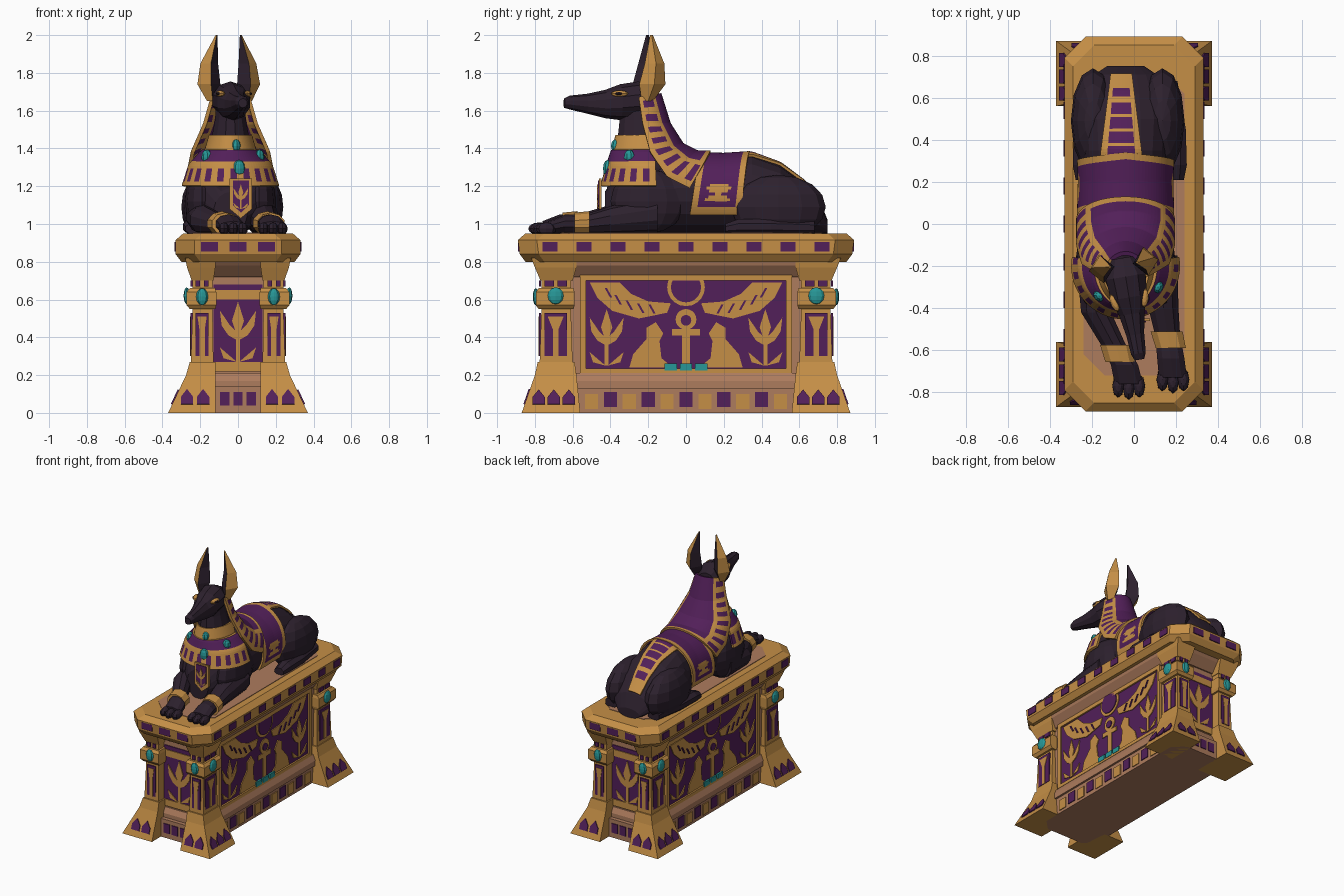
import bpy, bmesh, math
from mathutils import Matrix, Vector

if "Cube" in bpy.data.objects:
    bpy.data.objects.remove(bpy.data.objects["Cube"])

def mat(name, rgb):
    m = bpy.data.materials.new(name)
    m.diffuse_color = (*rgb, 1)
    m.use_nodes = True
    m.node_tree.nodes["Principled BSDF"].inputs["Base Color"].default_value = m.diffuse_color
    return m

GOLD = mat("gold", (0.56, 0.275, 0.062))
PURPLE = mat("purple", (0.085, 0.014, 0.1))
BLACK = mat("black", (0.026, 0.015, 0.027))
TEAL = mat("turquoise", (0.02, 0.31, 0.31))
TAN = mat("tan", (0.42, 0.2, 0.11))
CX = -0.04  # centre line of the animal

def build(name, verts, faces, mats, index=None):
    me = bpy.data.meshes.new(name)
    me.from_pydata([tuple(v) for v in verts], [], faces)
    for m in mats:
        me.materials.append(m)
    for i, p in enumerate(me.polygons):
        p.material_index = index[i] if index else 0
    bm = bmesh.new()
    bm.from_mesh(me)
    bmesh.ops.recalc_face_normals(bm, faces=bm.faces)
    bm.to_mesh(me)
    bm.free()
    ob = bpy.data.objects.new(name, me)
    bpy.context.collection.objects.link(ob)
    return ob

def loft(name, rings, mats, side_index=lambda i, k: 0):
    n, verts, faces, idx = len(rings[0]), [p for r in rings for p in r], [], []
    for i in range(len(rings) - 1):
        for k in range(n):
            a, b = i * n + k, i * n + (k + 1) % n
            faces.append((a, b, b + n, a + n))
            idx.append(side_index(i, k))
    faces += [tuple(range(n)), tuple(range(len(verts) - n, len(verts)))]
    return build(name, verts, faces, mats, idx + [0, 0])

def ring(c, a, b, n=12):
    t = [2 * math.pi * (k + 0.5) / n for k in range(n)]
    return [Vector(c) + Vector(a) * math.cos(k) + Vector(b) * math.sin(k) for k in t]

def tube_y(name, rows, m, n=10):  # rows: x, y, z, rx, rz
    return loft(name, [ring((x, y, z), (rx, 0, 0), (0, 0, rz), n) for x, y, z, rx, rz in rows], [m])

def stack(name, rows, m, sx=1, sy=1):  # rows: z, x0, x1, y0, y1
    return loft(name, [[(sx * x, sy * y, z) for x, y in ((a, c), (b, c), (b, d), (a, d))]
                       for z, a, b, c, d in rows], [m])

def octagon(hx, hy, c, z):
    q = [(hx, hy - c), (hx - c, hy)]
    return [(x, y, z) for x, y in q + [(-x, y) for x, y in q[::-1]]
            + [(-x, -y) for x, y in q] + [(x, -y) for x, y in q[::-1]]]

def blob(name, c, r, m, seg=12, rot=0):
    bm = bmesh.new()
    bmesh.ops.create_uvsphere(bm, u_segments=seg, v_segments=max(6, seg - 4), radius=1,
                              matrix=Matrix.Translation(c) @ Matrix.Rotation(rot, 4, 'Z') @ Matrix.Diagonal((*r, 1)))
    me = bpy.data.meshes.new(name)
    bm.to_mesh(me)
    bm.free()
    me.materials.append(m)
    bpy.context.collection.objects.link(bpy.data.objects.new(name, me))

def frame(o, nx, ny, lean=0):  # wall plane: u along wall, v up, outward normal
    u, v = Vector((-ny, nx, 0)), Vector((-nx * lean, -ny * lean, 1)).normalized()
    return Vector(o), u, v, u.cross(v)

def plates(name, polys, fr, m, depth=0.006):
    o, u, v, w = fr
    verts, faces = [], []
    for poly in polys:
        n, s = len(poly), len(verts)
        verts += [o + u * a + v * b + w * d for d in (-0.004, depth) for a, b in poly]
        faces += [tuple(range(s, s + n)), tuple(range(s + n, s + 2 * n))]
        faces += [(s + k, s + (k + 1) % n, s + n + (k + 1) % n, s + n + k) for k in range(n)]
    return build(name, verts, faces, [m])

def rect(a, b, c, d):
    return [(a, c), (b, c), (b, d), (a, d)]

def mirror(polys):
    return polys + [[(-a, b) for a, b in p] for p in polys]

def disc(a, b, r, n=20):
    return [(a + r * math.cos(6.2832 * k / n), b + r * math.sin(6.2832 * k / n)) for k in range(n)]

def lotus(a, b, s):  # stem, three petals and two base leaves
    half = [[(0.02, 0.5), (0.13, 0.6), (0.3, 0.85), (0.27, 0.6), (0.16, 0.44), (0.02, 0.36)],
            [(0.02, 0.0), (0.3, 0.24), (0.24, 0.06)]]
    mid = [rect(-0.035, 0.035, 0, 0.5), [(0, 0.38), (0.1, 0.68), (0, 1), (-0.1, 0.68)]]
    return [[(a + s * x, b + s * y) for x, y in p] for p in mirror(half) + mid]

def surface(name, f, nu, nv, rule, mats, thick=0.014):
    verts = [f(2 * i / nu - 1, j / nv) for j in range(nv + 1) for i in range(nu + 1)]
    faces, idx = [], []
    for j in range(nv):
        for i in range(nu):
            a = j * (nu + 1) + i
            faces.append((a, a + 1, a + nu + 2, a + nu + 1))
            idx.append(rule(2 * (i + 0.5) / nu - 1, (j + 0.5) / nv))
    ob = build(name, verts, faces, mats, idx)
    s = ob.modifiers.new("thickness", 'SOLIDIFY')
    s.thickness, s.offset = thick, 0

def interp(rows, t):  # piecewise linear lookup on the first column
    for a, b in zip(rows, rows[1:]):
        if t <= b[0]:
            k = max(0, (t - a[0]) / (b[0] - a[0]))
            return [p + (q - p) * k for p, q in zip(a[1:], b[1:])]
    return rows[-1][1:]

# ---- pedestal body and slab
loft("plinth", [octagon(0.235, 0.76, 0.08, z) for z in (0, 0.14)], [TAN])
stack("ledge", [(0.13, -0.25, 0.25, -0.73, 0.73), (0.17, -0.25, 0.25, -0.73, 0.73), (0.21, -0.23, 0.23, -0.71, 0.71)], TAN)
stack("core", [(0.2, -0.215, 0.215, -0.7, 0.7), (0.82, -0.215, 0.215, -0.7, 0.7)], TAN)
stack("cornice", [(0.72, -0.225, 0.225, -0.71, 0.71), (0.78, -0.27, 0.27, -0.77, 0.77), (0.82, -0.28, 0.28, -0.8, 0.8)], TAN)
loft("top_slab", [octagon(*r) for r in ((0.30, 0.85, 0.1, 0.80), (0.33, 0.88, 0.1, 0.84), (0.33, 0.89, 0.1, 0.915),
                                       (0.29, 0.85, 0.1, 0.95))], [GOLD])
loft("slab_inlay", [octagon(0.24, 0.72, 0.1, z) for z in (0.945, 0.954)], [TAN])
for s in (-1, 1):
    plates("slab_side_blocks", [rect(y - 0.04, y + 0.04, 0.855, 0.905) for y in [k * 0.18 for k in range(-4, 5)]],
           frame((s * 0.33, 0, 0), s, 0), PURPLE)
    plates("slab_end_blocks", [rect(x - 0.045, x + 0.045, 0.855, 0.905) for x in (-0.15, 0, 0.15)],
           frame((0, s * 0.883, 0), 0, s), PURPLE)

# ---- decorated walls
wing = [(0.08, 0.58), (0.2, 0.59), (0.29, 0.63), (0.35, 0.69), (0.51, 0.69), (0.47, 0.61), (0.39, 0.54), (0.25, 0.5), (0.1, 0.53)]
cat = [(0.07, 0.24), (0.13, 0.29), (0.14, 0.38), (0.12, 0.42), (0.16, 0.48), (0.21, 0.45), (0.21, 0.39), (0.28, 0.31), (0.3, 0.24)]
feathers = [[(a, b), (a + 0.012, b), (a + 0.04, b + 0.05), (a + 0.028, b + 0.05)]
            for a, b in ((0.16, 0.525), (0.22, 0.53), (0.28, 0.545), (0.34, 0.575), (0.39, 0.61))]
for s in (-1, 1):
    wall = frame((s * 0.215, 0, 0), s, 0)
    plates("side_panel", [rect(-0.54, 0.54, 0.22, 0.72)], wall, PURPLE)
    plates("side_frame", mirror([rect(0.53, 0.56, 0.21, 0.73)]) + [rect(-0.53, 0.53, 0.7, 0.73), rect(-0.53, 0.53, 0.21, 0.235)],
           wall, GOLD, 0.018)
    wall = frame((s * 0.221, 0, 0), s, 0)
    reliefs = mirror([wing, cat, rect(0.0, 0.075, 0.41, 0.445)]) + lotus(0.42, 0.25, 0.3) + lotus(-0.42, 0.25, 0.3)
    plates("wall_reliefs", reliefs + [rect(-0.022, 0.022, 0.26, 0.44), disc(0, 0.495, 0.055), disc(0, 0.665, 0.1)], wall, GOLD)
    wall = frame((s * 0.227, 0, 0), s, 0)
    plates("wall_details", mirror(feathers) + [disc(0, 0.49, 0.028), disc(0, 0.665, 0.08)], wall, PURPLE)
    plates("turquoise_tiles", [rect(a - 0.033, a + 0.033, 0.225, 0.262) for a in (-0.08, 0, 0.08)], wall, TEAL, 0.009)
    wall = frame((s * 0.235, 0, 0), s, 0)
    plates("plinth_gold", [rect(a, a + 0.07, 0.02, 0.1) for a in [k * 0.2 - 0.535 for k in range(6)]], wall, GOLD)
    plates("plinth_purple", [rect(a, a + 0.07, 0.03, 0.11) for a in [k * 0.2 - 0.435 for k in range(5)]], wall, PURPLE)
    end = frame((0, s * 0.70, 0), 0, s)
    plates("end_panel", [rect(-0.13, 0.13, 0.26, 0.68)], end, PURPLE)
    end = frame((0, s * 0.706, 0), 0, s)
    plates("end_reliefs", lotus(0, 0.27, 0.32) + [rect(-0.13, 0.13, 0.6, 0.65), rect(-0.13, 0.13, 0.22, 0.27)], end, GOLD)
    plates("end_plinth_blocks", [rect(a - 0.025, a + 0.025, 0.04, 0.11) for a in (-0.07, 0, 0.07)],
           frame((0, s * 0.76, 0), 0, s), PURPLE)

# ---- four corner columns
arch = [(-0.033, 0), (0.033, 0), (0.033, 0.04), (0, 0.085), (-0.033, 0.04)]
for sx in (-1, 1):
    for sy in (-1, 1):
        stack("column_foot", [(0, 0.12, 0.37, 0.56, 0.87), (0.2, 0.12, 0.275, 0.58, 0.8), (0.27, 0.12, 0.255, 0.59, 0.785)], GOLD, sx, sy)
        stack("column_shaft", [(0.26, 0.13, 0.25, 0.6, 0.775), (0.56, 0.135, 0.24, 0.61, 0.765), (0.72, 0.135, 0.24, 0.61, 0.765)], GOLD, sx, sy)
        stack("column_band", [(0.55, 0.12, 0.255, 0.595, 0.78), (0.57, 0.115, 0.272, 0.59, 0.795),
                              (0.64, 0.115, 0.272, 0.59, 0.795), (0.66, 0.12, 0.255, 0.595, 0.78)], GOLD, sx, sy)
        stack("column_capital", [(0.7, 0.13, 0.245, 0.6, 0.77), (0.77, 0.12, 0.27, 0.58, 0.8), (0.82, 0.12, 0.28, 0.58, 0.82)], GOLD, sx, sy)
        blob("column_gem", (sx * 0.272, sy * 0.69, 0.62), (0.016, 0.042, 0.045), TEAL, 8)
        blob("column_gem", (sx * 0.19, sy * 0.795, 0.615), (0.032, 0.016, 0.045), TEAL, 8)
        for side, fr, ft, w in ((0, frame((sx * 0.246, sy * 0.69, 0), sx, 0), frame((sx * 0.35, sy * 0.7, 0.045), sx, 0, 0.475), 0.06),
                                (1, frame((sx * 0.19, sy * 0.772, 0), 0, sy), frame((sx * 0.225, sy * 0.855, 0.045), 0, sy, 0.35), 0.035)):
            plates("foot_arches", [[(a + d, b) for a, b in arch] for d in ((-0.08, 0, 0.08) if not side else (-0.045, 0.04))], ft, PURPLE)
            plates("shaft_inlay", [rect(-w, w, 0.3, 0.53), rect(-w, -0.01, 0.67, 0.7), rect(0.01, w, 0.67, 0.7)], fr, PURPLE)
            plates("shaft_relief", [[(-0.014, 0.3), (0.014, 0.3), (0.014, 0.44), (w * 0.7, 0.51), (-w * 0.7, 0.51), (-0.014, 0.44)]],
                   fr, GOLD, 0.009)

# ---- animal torso, limbs
TORSO = [(-0.43, 1.17, 0.09), (-0.36, 1.28, 0.17), (-0.22, 1.35, 0.21), (0.0, 1.36, 0.2), (0.2, 1.355, 0.195), (0.35, 1.365, 0.2),
         (0.5, 1.31, 0.21), (0.62, 1.22, 0.19), (0.71, 1.12, 0.15), (0.75, 1.02, 0.09)]
tube_y("torso", [(CX, y, (t + 0.95) / 2, w, (t - 0.95) / 2) for y, t, w in TORSO], BLACK, 18)
for s in (-1, 1):
    blob("thigh", (CX + 0.01 + s * 0.165, 0.49, 1.09), (0.105, 0.25, 0.17), BLACK, 12)
    x = -0.02 + s * 0.22
    tube_y("hind_foot", [(x - s * 0.04, 0.68, 0.98, 0.05, 0.04), (x, 0.45, 0.985, 0.05, 0.045), (x, 0.28, 0.985, 0.055, 0.045),
                         (x, 0.21, 0.975, 0.04, 0.03)], BLACK, 8)
    blob("shoulder", (CX + s * 0.15, -0.2, 1.12), (0.09, 0.2, 0.17), BLACK, 12)
for pts, cuff in (([(-0.19, -0.15), (-0.18, -0.42), (-0.1, -0.57), (-0.045, -0.67), (-0.025, -0.76)], (-0.075, -0.615)),
                  ([(0.12, -0.15), (0.14, -0.4), (0.16, -0.53), (0.175, -0.64), (0.185, -0.73)], (0.165, -0.55))):
    dims = [(1.05, 0.09, 0.1), (1.02, 0.075, 0.075), (1.0, 0.062, 0.052), (1.0, 0.068, 0.05), (0.98, 0.07, 0.035)]
    tube_y("front_leg", [(x, y, z, a, b) for (x, y), (z, a, b) in zip(pts, dims)], BLACK, 10)
    cx, cy = cuff
    tube_y("leg_cuff", [(cx - 0.01, cy + 0.04, 1.003, 0.08, 0.065), (cx + 0.01, cy - 0.04, 1.0, 0.075, 0.06)], GOLD, 10)
    for k in (-1, 0, 1):
        blob("toe", (pts[-1][0] + 0.05 * k, pts[-1][1] - 0.02 + 0.01 * abs(k), 0.975), (0.028, 0.055, 0.033), BLACK, 8)

# ---- neck
loft("neck", [ring((CX, (a + b) / 2, z), (w, 0, 0), (0, (b - a) / 2, 0)) for z, a, b, w in
              ((1.15, -0.43, 0, 0.18), (1.3, -0.41, -0.03, 0.17), (1.42, -0.37, -0.1, 0.11), (1.55, -0.355, -0.14, 0.085), (1.67, -0.35, -0.17, 0.075))], [BLACK])

# ---- head, turned slightly to one side
TURN = math.radians(9.5)
def head_pt(x, d, z):
    c, s = math.cos(TURN), math.sin(TURN)
    return Vector((CX + x * c + d * s, -0.25 + x * s - d * c, z))
HEAD = [(-0.09, 1.66, 0.06, 0.05), (0, 1.655, 0.1, 0.1), (0.1, 1.645, 0.092, 0.095), (0.18, 1.635, 0.064, 0.075),
        (0.28, 1.637, 0.045, 0.052), (0.37, 1.643, 0.037, 0.037), (0.4, 1.64, 0.024, 0.025)]
axis = head_pt(1, 0, 0) - head_pt(0, 0, 0)
loft("head", [ring(head_pt(0, d, z), axis * w, (0, 0, h), 10) for d, z, w, h in HEAD], [BLACK])
for s in (-1, 1):
    blob("eye_rim", head_pt(s * 0.073, 0.115, 1.69), (0.018, 0.045, 0.017), GOLD, 10, TURN - s * 0.25)
    blob("eye", head_pt(s * 0.08, 0.12, 1.69), (0.016, 0.024, 0.009), BLACK, 8, TURN - s * 0.25)
    EAR = ((1.65, 0.12, 0.07, 0, -0.06), (1.74, 0.168, 0.045, 0.015, -0.125), (1.85, 0.15, 0.055, -0.015, -0.12), (2.0, 0.07, 0.06, -0.05, -0.065))
    loft("ear", [[head_pt(s * o, (f + b) / 2, z), head_pt(s * (o + i) / 2, f, z), head_pt(s * i, (f + b) / 2, z),
                  head_pt(s * (o + i) / 2, b, z)] for z, o, i, f, b in EAR], [GOLD, BLACK], lambda i, k: int(k in (1, 2)))

# ---- cloth cape down the back of the neck
CAPE = [(0, -0.25, 1.67, 0.095, -0.14, 1.69), (0.25, -0.23, 1.53, 0.135, -0.09, 1.53), (0.55, -0.19, 1.38, 0.2, -0.02, 1.42),
        (0.8, -0.1, 1.25, 0.225, 0.06, 1.38), (1, 0.02, 1.19, 0.225, 0.13, 1.38)]
def cape(u, v):
    yf, zf, w, yb, zb = interp(CAPE, v)
    c, s = math.cos(u * math.pi / 2), math.sin(u * math.pi / 2)
    return CX + w * s, yf + (yb - yf) * c, zf + (zb - zf) * c
def cape_rule(u, v):
    a = abs(u)
    return int((a < 0.5 and v < 0.93) or (0.62 < a < 0.88 and 0.3 < (v * 8) % 1 < 0.8))
surface("neck_cape", cape, 40, 48, cape_rule, [GOLD, PURPLE], 0.02)

# ---- saddle cloth and back stripe
def saddle(u, v):
    t = abs(u)
    y0, y1 = 0.09 - 0.07 * t, 0.34 - 0.05 * t
    y, a = y0 + (y1 - y0) * v, u * math.radians(118)
    top, w = interp(TORSO, y)
    return CX + (w + 0.025) * math.sin(a), y, (top + 0.95) / 2 + ((top - 0.95) / 2 + 0.015) * math.cos(a)
def saddle_rule(u, v):
    t, h = abs(u), abs(v - 0.5)
    flower = 0.62 < t < 0.82 and h < 0.08 + 0.16 * abs(math.sin((t - 0.62) * 24))
    return int(t < 0.9 and h < 0.36 and not flower)
surface("saddle_cloth", saddle, 60, 16, saddle_rule, [GOLD, PURPLE])
def stripe(u, v):
    y = 0.3 + 0.41 * v
    top, w = interp(TORSO, y)
    x = -0.02 + u * (0.1 - 0.05 * v)
    return CX + x, y, (top + 0.95) / 2 + (top - 0.95) / 2 * math.sqrt(1 - (x / w) ** 2) + 0.012
surface("back_stripe", stripe, 12, 30, lambda u, v: int(abs(u) < 0.66 and v < 0.85 and (v * 6) % 1 > 0.3), [GOLD, PURPLE])

# ---- broad collar, pendant and gems
COLLAR = [(0, 1.47, 0.105, 0.165), (0.3, 1.385, 0.13, 0.185), (0.34, 1.385, 0.15, 0.19), (0.6, 1.31, 0.215, 0.215), (1, 1.2, 0.25, 0.245)]
def collar(u, v):
    z, rx, ry = interp(COLLAR, v)
    a = u * math.radians(100)
    return CX + rx * math.sin(a), -0.2 - ry * math.cos(a), z
surface("broad_collar", collar, 48, 24, lambda u, v: int(0.33 < v < 0.56 or (0.68 < v < 0.9 and (u * 6) % 1 < 0.5)), [GOLD, PURPLE], 0.018)
for u, v, r in ((0.12, 0.66, 0.04), (0.14, 0.2, 0.03), (-0.45, 0.45, 0.036), (0.6, 0.45, 0.036)):
    blob("collar_gem", collar(u, v), (r * 0.85, 0.025, r * 1.15), TEAL, 8, u * 1.7)
tag = frame((0.015, -0.452, 0), 0, -1)
plates("pendant", [[(-0.06, 1.24), (-0.06, 1.08), (0, 1.03), (0.06, 1.08), (0.06, 1.24)]], tag, GOLD, 0.009)
plates("pendant_inlay", [[(-0.042, 1.23), (-0.042, 1.1), (0, 1.06), (0.042, 1.1), (0.042, 1.23)]], tag, PURPLE, 0.014)
plates("pendant_flower", lotus(0, 1.08, 0.13), tag, GOLD, 0.019)
